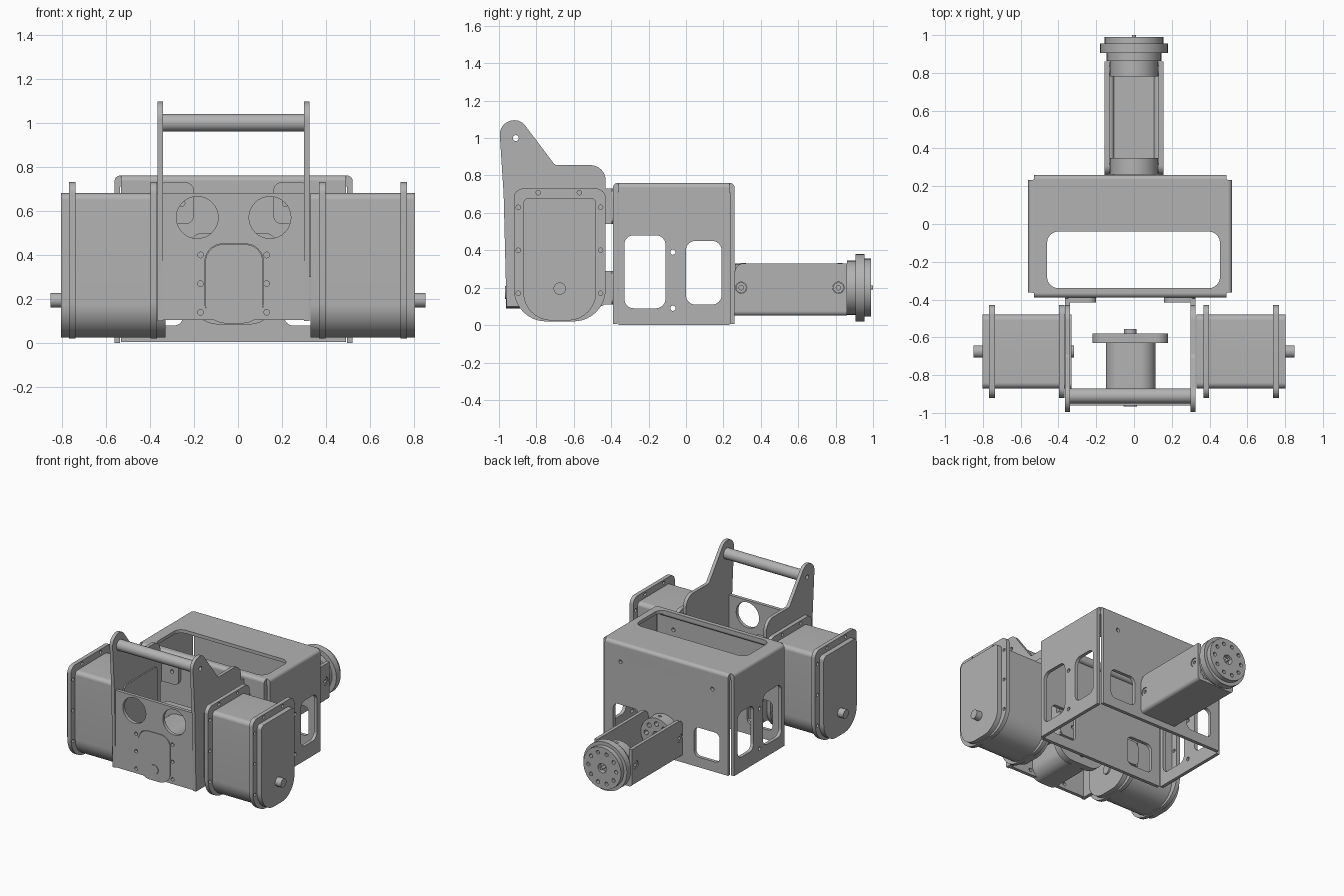
import bpy, bmesh, math
from mathutils import Vector

cube = bpy.data.objects.get("Cube")
if cube:
    bpy.data.objects.remove(cube, do_unlink=True)

grey = bpy.data.materials.new("machined grey")
grey.use_nodes = True
grey.diffuse_color = (0.45, 0.45, 0.45, 1)
grey.node_tree.nodes["Principled BSDF"].inputs["Base Color"].default_value = (0.45, 0.45, 0.45, 1)


def fillet(corners):
    """Round a polygon given as (a, b, radius) corners."""
    out, n = [], len(corners)
    for i, (a, b, r) in enumerate(corners):
        p = Vector((a, b))
        if r == 0:
            out.append(p)
            continue
        u = (Vector(corners[i - 1][:2]) - p).normalized()
        v = (Vector(corners[(i + 1) % n][:2]) - p).normalized()
        half = u.angle(v) / 2
        centre = p + (u + v).normalized() * r / math.sin(half)
        t = r / math.tan(half)
        start, end = p + u * t - centre, p + v * t - centre
        steps = 10
        for k in range(steps + 1):
            d = start.lerp(end, k / steps).normalized() * r
            out.append(centre + d)
    return out


def rect(a0, a1, b0, b1, low=0, high=None):
    high = low if high is None else high
    return fillet([(a0, b0, low), (a1, b0, low), (a1, b1, high), (a0, b1, high)])


def circle(a, b, r, n=32):
    return [Vector((a + r * math.cos(k * math.tau / n), b + r * math.sin(k * math.tau / n)))
            for k in range(n)]


def plate(name, axis, lo, hi, outline, holes=()):
    """Extrude an outline with holes along an axis from lo to hi."""
    curve = bpy.data.curves.new(name, "CURVE")
    curve.dimensions, curve.fill_mode = "2D", "BOTH"
    curve.extrude = abs(hi - lo) / 2
    for loop in [outline, *holes]:
        s = curve.splines.new("POLY")
        s.points.add(len(loop) - 1)
        for point, p in zip(s.points, loop):
            point.co = (p.x, p.y, 0, 1)
        s.use_cyclic_u = True
    temp = bpy.data.objects.new(name + " outline", curve)
    bpy.context.collection.objects.link(temp)
    deps = bpy.context.evaluated_depsgraph_get()
    mesh = bpy.data.meshes.new_from_object(temp.evaluated_get(deps))
    bpy.data.objects.remove(temp, do_unlink=True)
    bpy.data.curves.remove(curve)
    bm = bmesh.new()
    bm.from_mesh(mesh)
    mid = (lo + hi) / 2
    for v in bm.verts:
        a, b, c = v.co
        c += mid
        v.co = {"X": (c, a, b), "Y": (a, c, b), "Z": (a, b, c)}[axis]
    bmesh.ops.remove_doubles(bm, verts=bm.verts, dist=1e-5)
    bmesh.ops.recalc_face_normals(bm, faces=bm.faces)
    bm.to_mesh(mesh)
    bm.free()
    mesh.name = name
    mesh.materials.clear()
    mesh.materials.append(grey)
    obj = bpy.data.objects.new(name, mesh)
    bpy.context.collection.objects.link(obj)
    return obj


def rod(name, axis, lo, hi, a, b, r, bore=0):
    return plate(name, axis, lo, hi, circle(a, b, r), [circle(a, b, bore, 16)] if bore else [])


T = 0.025          # sheet thickness
MID = -0.02        # housing centre in x

# Housing: folded sheet box, open underneath
top = 0.76
plate("housing_top", "Z", top - T, top, rect(MID - 0.515, MID + 0.515, -0.365, 0.235),
      [rect(-0.46, 0.455, -0.34, -0.04, 0.06)])
side_holes = [rect(-0.33, -0.11, 0.09, 0.48, 0.05), rect(0, 0.19, 0.11, 0.45, 0.05),
              circle(-0.07, 0.09, 0.014), circle(-0.07, 0.39, 0.014)]
for s, label in ((-1, "right"), (1, "left")):
    x = MID + s * 0.54
    plate(f"housing_{label}_side", "X", x, x - s * T, rect(-0.362, 0.232, 0, top - T), side_holes)
    rod(f"housing_{label}_bend", "Y", -0.362, 0.232, x - s * T, top - T, T)
end_holes = []
for s in (-1, 1):
    c = MID + s * 0.335
    end_holes += [rect(c - 0.105, c + 0.105, 0.08, 0.3, 0.04), circle(MID + s * 0.38, 0.62, 0.014)]
for y, s, label in ((-0.39, 1, "front"), (0.26, -1, "back")):
    plate(f"housing_{label}", "Y", y, y + s * T, rect(MID - 0.51, MID + 0.51, 0.005, top - T), end_holes)
    rod(f"housing_{label}_bend", "X", MID - 0.51, MID + 0.51, y + s * T, top - T, T)

# Front frame: tall side plates, mounting tabs, front plate and handle
cheek = fillet([(-0.96, 0.1, 0), (-0.43, 0.1, 0.03), (-0.43, 0.855, 0.08),
                (-0.70, 0.855, 0.03), (-0.885, 1.1, 0.07), (-1.0, 1.085, 0.075), (-0.975, 0.7, 0)])
for s, label in ((-1, "right"), (1, "left")):
    x = MID + s * 0.345
    plate(f"frame_{label}_plate", "X", x, x - s * T, cheek, [circle(-0.91, 1.0, 0.016, 16)])
    for z0, z1 in ((0.11, 0.29), (0.54, 0.73)):
        a, b = sorted((x, x - s * 0.165))
        plate(f"frame_{label}_tab", "Y", -0.415, -0.388, rect(a, b, z0, z1, 0.04),
              [circle(x - s * 0.11, (z0 + z1) / 2, 0.014)])
        plate(f"frame_{label}_tab_bend", "X", x, x - s * T, rect(-0.44, -0.395, z0, z1))
front_holes = [circle(-0.185, 0.57, 0.095), circle(0.145, 0.57, 0.095),
               rect(-0.15, 0.115, 0.12, 0.45, 0.06, 0.08)]
front_holes += [circle(x, z, 0.013, 16) for x in (-0.17, 0.13) for z in (0.14, 0.27, 0.4)]
plate("front_plate", "Y", -0.96, -0.935, rect(-0.34, 0.3, 0.105, 0.68), front_holes)
rod("handle_bar", "X", -0.345, 0.305, -0.91, 1.0, 0.04, 0.016)

# Side gearmotors
bolts = [(y, z) for y in (-0.897, -0.457) for z in (0.17, 0.4, 0.63)] + [(-0.79, 0.708), (-0.57, 0.708)]
flange = rect(-0.92, -0.43, 0.02, 0.73, 0.17, 0.05)
body = rect(-0.87, -0.48, 0.025, 0.68, 0.15, 0.03)
for s, label in ((-1, "right"), (1, "left")):
    plate(f"{label}_motor_body", "X", s * 0.33, s * 0.803, body)
    for x in (0.367, 0.737):
        plate(f"{label}_motor_flange", "X", s * x, s * (x + 0.03), flange,
              [circle(y, z, 0.012, 16) for y, z in bolts])
    rod(f"{label}_motor_shaft", "X", s * 0.8, s * 0.85, -0.675, 0.195, 0.033)
rod("right_motor_inner_shaft", "X", -0.345, -0.318, -0.675, 0.195, 0.033)

# Centre gearmotor facing back
plate("centre_motor_body", "Y", -0.962, -0.625, rect(-0.148, 0.113, 0.09, 0.448, 0.09, 0.08))
plate("centre_motor_flange", "Y", -0.63, -0.58, rect(-0.22, 0.18, 0.085, 0.5, 0.13, 0.06))
rod("centre_motor_shaft", "Y", -0.59, -0.555, MID, 0.175, 0.033)
rod("centre_motor_front_shaft", "Y", -0.967, -0.95, MID, 0.175, 0.035)

# Rear arm: open-topped channel
wall = fillet([(0.26, 0.075, 0), (0.86, 0.075, 0), (0.86, 0.33, 0), (0.26, 0.33, 0.05)])
for s, label in ((-1, "right"), (1, "left")):
    plate(f"arm_{label}_wall", "X", s * 0.155, s * 0.13, wall,
          [circle(y, 0.2, 0.03) for y in (0.295, 0.815)])
    rod(f"arm_{label}_bend", "Y", 0.26, 0.86, s * 0.13, 0.075, T)
    for y in (0.295, 0.815):
        rod(f"arm_{label}_bolt", "X", s * 0.11, s * 0.15, y, 0.2, 0.028, 0.012)
plate("arm_floor", "Z", 0.05, 0.075, rect(-0.13, 0.13, 0.26, 0.86))


def ring_holes(radius, count, r):
    return [circle(radius * math.cos(k * math.tau / count), 0.2 + radius * math.sin(k * math.tau / count), r, 12)
            for k in range(count)]


# Arm couplings and output disc
for lo, hi, label in ((0.262, 0.35, "inner"), (0.78, 0.868, "outer")):
    plate(f"arm_{label}_coupling", "Y", lo, hi, circle(0, 0.2, 0.128, 48),
          ring_holes(0.085, 8, 0.018) + [circle(0, 0.2, 0.03)])
    y = (lo + hi) / 2
    rod(f"arm_{label}_set_screw", "Z", 0.3, 0.331, 0, y, 0.014, 0.007)
rod("output_collar", "Y", 0.862, 0.91, 0, 0.2, 0.145)
rod("output_rim", "Y", 0.905, 0.955, 0, 0.2, 0.18)
plate("output_face", "Y", 0.955, 0.99, circle(0, 0.2, 0.155, 48),
      ring_holes(0.115, 10, 0.014) + [circle(0, 0.2, 0.035)])
rod("output_pin", "Y", 0.95, 1.0, 0, 0.2, 0.011)

# Smooth round surfaces, keep edges crisp
bpy.ops.object.select_all(action="DESELECT")
for obj in bpy.context.scene.objects:
    if obj.type == "MESH":
        obj.select_set(True)
        bpy.context.view_layer.objects.active = obj
bpy.ops.object.shade_smooth_by_angle(angle=math.radians(30))
